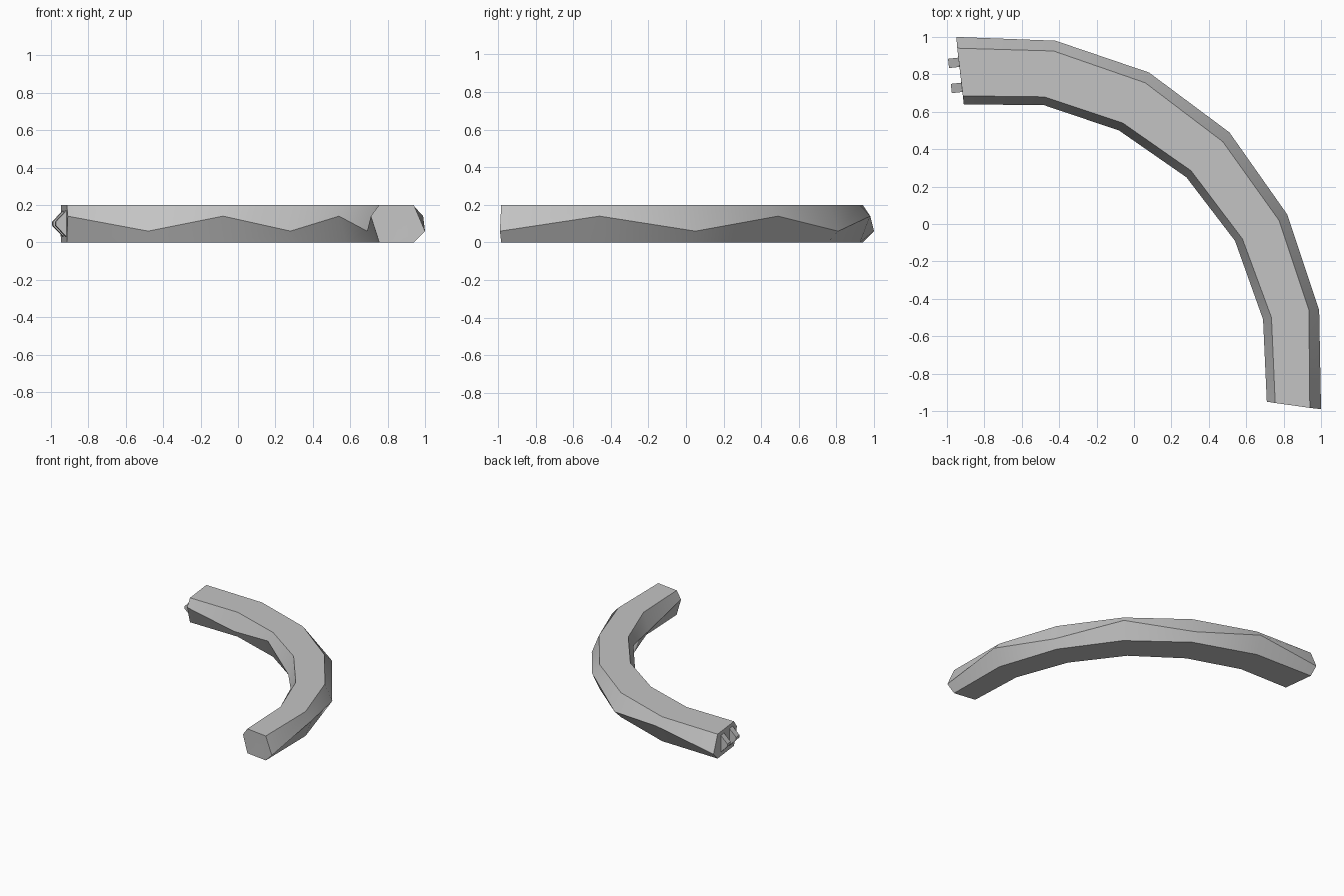
import bpy, bmesh, math
from mathutils import Vector, Matrix

if "Cube" in bpy.data.objects:
    bpy.data.objects.remove(bpy.data.objects["Cube"], do_unlink=True)

H = 0.2
grey = bpy.data.materials.new("mid grey")
grey.use_nodes = True
grey.diffuse_color = (0.55, 0.55, 0.55, 1)
grey.node_tree.nodes["Principled BSDF"].inputs["Base Color"].default_value = (0.55, 0.55, 0.55, 1)


def finish(name, bm):
    bmesh.ops.recalc_face_normals(bm, faces=bm.faces)
    mesh = bpy.data.meshes.new(name)
    bm.to_mesh(mesh)
    bm.free()
    mesh.materials.append(grey)
    obj = bpy.data.objects.new(name, mesh)
    bpy.context.collection.objects.link(obj)
    return obj


def prism(name, loop, sweep, frame):
    """Closed prism: a planar loop swept along a vector, placed by a frame."""
    bm = bmesh.new()
    face = bm.faces.new([bm.verts.new(p) for p in loop])
    ext = bmesh.ops.extrude_face_region(bm, geom=[face])
    moved = [g for g in ext["geom"] if isinstance(g, bmesh.types.BMVert)]
    bmesh.ops.translate(bm, verts=moved, vec=sweep)
    bm.transform(frame)
    return finish(name, bm)


def end_frame(inner, outer):
    """Local axes on an end: x across it, y out of it, z up; origin mid-height."""
    a, b = Vector((*inner, H / 2)), Vector((*outer, H / 2))
    x = (b - a).normalized()
    z = Vector((0, 0, 1))
    y = z.cross(x)
    if y.dot(Vector((-1, -1, 0))) < 0:
        y = -y
    m = Matrix((x, y, z)).transposed().to_4x4()
    m.translation = (a + b) / 2
    return m


def wedge(name, u, width, depth, frame):
    """Blunt triangular tongue; negative depth goes into the end."""
    start = -0.01 if depth > 0 else 0.004
    loop = [(u - width / 2, n, z) for n, z in
            ((start, -.07), (0, -.07), (depth, -.01), (depth, .01), (0, .07), (start, .07))]
    return prism(name, loop, (width, 0, 0), frame)


def slot(name, u, frame):
    w, h, c = 0.024, 0.087, 0.016
    loop = [(u + x, .01, z) for x, z in
            ((-w, c - h), (c - w, -h), (w - c, -h), (w, c - h),
             (w, h - c), (w - c, h), (c - w, h), (-w, h - c))]
    return prism(name, loop, (0, -.07, 0), frame)


def pin(name, u, n, frame):
    loop = [(u + .012 * math.cos(a), n + .012 * math.sin(a), -.15)
            for a in (i * math.tau / 16 for i in range(16))]
    return prism(name, loop, (0, 0, .3), frame)


def cut(obj, cutters):
    bpy.context.view_layer.objects.active = obj
    for c in cutters:
        mod = obj.modifiers.new("cut", "BOOLEAN")
        mod.operation, mod.solver, mod.object = "DIFFERENCE", "EXACT", c
        bpy.ops.object.modifier_apply(modifier=mod.name)
    for c in cutters:
        if c.name in bpy.data.objects:
            bpy.data.objects.remove(c, do_unlink=True)


# Curved barrier: ridge lines and flat-top edges in plan
ridge_out = [(-.95, 1), (-.42, .98), (.08, .81), (.51, .49), (.82, .05), (.99, -.46), (1, -.99)]
top_out = [(-.945, .94), (-.43, .925), (.06, .755), (.475, .44), (.775, .02), (.935, -.46), (.94, -.983)]
top_in = [(-.915, .685), (-.48, .68), (-.06, .54), (.305, .285), (.58, -.08), (.735, -.5), (.755, -.957)]
ridge_in = [(-.91, .64), (-.48, .635), (-.08, .5), (.28, .25), (.54, -.09), (.69, -.51), (.71, -.95)]

bm = bmesh.new()
rings = []
for i, (ro, to, ti, ri) in enumerate(zip(ridge_out, top_out, top_in, ridge_in)):
    low, high = (.06, .14) if i % 2 == 0 else (.14, .06)   # zigzag ridges
    section = [(*to, H), (*ro, low), (*to, 0), (*ti, 0), (*ri, high), (*ti, H)]
    rings.append([bm.verts.new(p) for p in section])
for a, b in zip(rings, rings[1:]):
    for k in range(6):
        j = (k + 1) % 6
        bm.faces.new((a[k], a[j], b[j], b[k]))
bm.faces.new(rings[0])
bm.faces.new(rings[-1])
body = finish("curved_body", bm)

# Connector sockets in the front end, central slot in both ends
front = end_frame(ridge_in[-1], ridge_out[-1])
back = end_frame(ridge_in[0], ridge_out[0])
cut(body, [slot("front_slot_cutter", -.01, front),
           wedge("socket_cutter", .055, .055, -.062, front),
           pin("pin_cutter", .06, -.03, front),
           slot("back_slot_cutter", -.02, back)])

# Connector tongues with pin holes on the other end
tongues = []
for name, u in (("outer_tongue", .045), ("inner_tongue", -.09)):
    t = wedge(name, u, .05, .057, back)
    cut(t, [pin("tongue_pin_cutter", u, .031, back)])
    tongues.append(t)

# Smooth shading with sharp ridges
bpy.ops.object.select_all(action="DESELECT")
for o in [body] + tongues:
    o.select_set(True)
bpy.context.view_layer.objects.active = body
bpy.ops.object.shade_smooth_by_angle(angle=math.radians(30))
